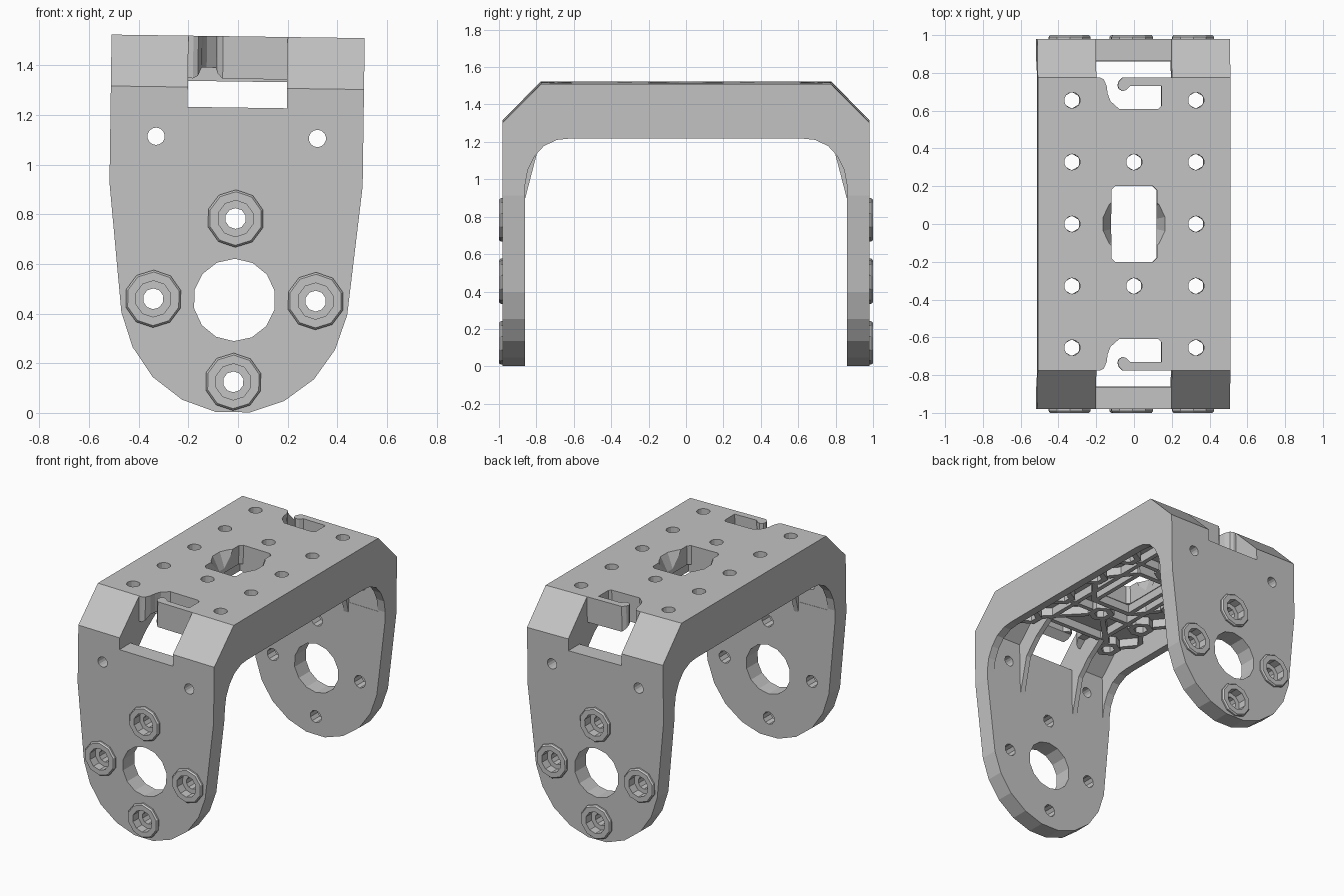
import bpy, bmesh, math
from mathutils import Matrix, Vector

if "Cube" in bpy.data.objects:
    bpy.data.objects.remove(bpy.data.objects["Cube"], do_unlink=True)

grey = bpy.data.materials.new("plain_grey")
grey.use_nodes = True
grey.diffuse_color = (0.55, 0.55, 0.55, 1)
grey.node_tree.nodes["Principled BSDF"].inputs["Base Color"].default_value = grey.diffuse_color
parts = []


def place(axis, a, b, d):
    return {"x": (d, a, b), "y": (a, d, b), "z": (a, b, d)}[axis]


def finish(name, bm):
    bmesh.ops.recalc_face_normals(bm, faces=bm.faces)
    mesh = bpy.data.meshes.new(name)
    bm.to_mesh(mesh)
    bm.free()
    mesh.materials.append(grey)
    obj = bpy.data.objects.new(name, mesh)
    bpy.context.collection.objects.link(obj)
    return obj


def prism(name, pts, axis, lo, hi):
    """Extrude a closed 2D outline along an axis."""
    bm = bmesh.new()
    rings = [[bm.verts.new(place(axis, a, b, d)) for a, b in pts] for d in (lo, hi)]
    bm.faces.new(rings[0])
    bm.faces.new(rings[1])
    n = len(pts)
    for i in range(n):
        j = (i + 1) % n
        bm.faces.new((rings[0][i], rings[0][j], rings[1][j], rings[1][i]))
    return finish(name, bm)


def circle(a, b, r, sides):
    return [(a + r * math.cos(math.tau * (i + 0.5) / sides),
             b + r * math.sin(math.tau * (i + 0.5) / sides)) for i in range(sides)]


def lathe_ring(name, profile, a, b, axis, sides):
    """Revolve a closed (radius, height) profile into a ring."""
    bm = bmesh.new()
    loops = [[bm.verts.new(place(axis, p, q, h)) for p, q in circle(a, b, r, sides)]
             for r, h in profile]
    for k, loop in enumerate(loops):
        nxt = loops[(k + 1) % len(loops)]
        for i in range(sides):
            j = (i + 1) % sides
            bm.faces.new((loop[i], loop[j], nxt[j], nxt[i]))
    return finish(name, bm)


def bar(name, p, q, width, z0, z1, trim_p=0.0, trim_q=0.0):
    """Straight rib between two plan points, shortened at its ends."""
    p, q = Vector(p), Vector(q)
    d = (q - p).normalized()
    side = Vector((-d.y, d.x)) * width / 2
    p, q = p + d * trim_p, q - d * trim_q
    parts.append(prism(name, [p + side, q + side, q - side, p - side], "z", z0, z1))


def boolean(obj, cutter, op="DIFFERENCE"):
    mod = obj.modifiers.new("cut", "BOOLEAN")
    mod.operation, mod.object, mod.solver = op, cutter, "EXACT"
    bpy.context.view_layer.update()
    mesh = bpy.data.meshes.new_from_object(
        obj.evaluated_get(bpy.context.evaluated_depsgraph_get()))
    obj.modifiers.clear()
    obj.data = mesh
    bpy.data.objects.remove(cutter, do_unlink=True)


def mirrored(half):
    return half + [(-a, b) for a, b in reversed(half)]


TOP, PLATE, RIB = 1.517, 1.39, 1.335

# bracket body: bent profile trimmed to the rounded leg outline
side = [(0.98, -0.1), (0.98, 1.31), (0.775, TOP)]
inner = [(-0.62, 1.225), (-0.69, 1.218), (-0.76, 1.185), (-0.81, 1.13),
         (-0.845, 1.06), (-0.86, 0.98), (-0.86, -0.1)]
body = prism("bracket_body", mirrored(side) + inner[::-1]
             + [(-a, b) for a, b in inner], "x", -0.6, 0.6)
leg = [(0.07, 0.003), (0.205, 0.05), (0.325, 0.14), (0.408, 0.26), (0.455, 0.4),
       (0.51, 0.92), (0.51, 1.7)]
boolean(body, prism("outline", mirrored(leg), "y", -1.2, 1.2), "INTERSECT")
parts.append(body)

# hollow underside between the side rims
hollow = mirrored([(0.862, 0.97), (0.862, 1.26), (0.73, PLATE)])
boolean(body, prism("hollow", hollow, "x", -0.455, 0.455))

# corner windows and hooked slots at both ends
slot = [(-0.2, 0.785), (-0.16, 0.765), (-0.145, 0.73), (-0.14, 0.69), (-0.125, 0.65),
        (-0.08, 0.61), (0.13, 0.61), (0.145, 0.625), (0.145, 0.73), (-0.02, 0.73),
        (-0.04, 0.71), (-0.06, 0.703), (-0.08, 0.715), (-0.087, 0.735),
        (-0.08, 0.755), (-0.06, 0.775), (-0.06, 0.8), (-0.2, 0.8)]
for s in (1, -1):
    opening = [(s * 0.775, 1.23), (s * 1.1, 1.23), (s * 1.1, 1.6), (s * 0.775, 1.6)]
    boolean(body, prism("window", opening, "x", -0.2, 0.2))
    boolean(body, prism("slot", [(a, s * b) for a, b in slot], "z", 1.3, 1.6))

# central opening with a shallow round flare
box = mirrored([(0.1, -0.2), (0.12, -0.18), (0.12, 0.18), (0.1, 0.2)])
boolean(body, prism("opening", box, "z", 1.3, 1.6))
bm = bmesh.new()
bmesh.ops.create_cone(bm, cap_ends=True, segments=14, radius1=0.11, radius2=0.17,
                      depth=0.13, matrix=Matrix.Translation((0, 0, TOP - 0.06)))
boolean(body, finish("flare", bm))

# plate holes with six-sided collars beneath
holes = [(s * 0.328, y) for s in (1, -1) for y in (-0.655, -0.328, 0, 0.328, 0.655)]
holes += [(0, 0.328), (0, -0.328)]
for x, y in holes:
    boolean(body, prism("hole", circle(x, y, 0.042, 14), "z", 1.3, 1.6))
    parts.append(lathe_ring("hole_collar", [(0.085, RIB), (0.085, PLATE + 0.01),
                 (0.044, PLATE + 0.01), (0.044, RIB)], x, y, "z", 6))

# leg holes, bearing openings and raised screw seats
seats = [(0, 0.783), (0.327, 0.455), (-0.327, 0.455), (0, 0.125)]
boolean(body, prism("bearing", circle(0, 0.455, 0.166, 14), "y", -1.2, 1.2))
for x in (-0.325, 0.325):
    boolean(body, prism("pin", circle(x, 1.11, 0.035, 14), "y", -1.2, 1.2))
for x, z in seats:
    boolean(body, prism("screw", circle(x, z, 0.042, 10), "y", -1.2, 1.2))
    for s in (1, -1):
        lo, hi = sorted((s * 0.94, s * 1.1))
        boolean(body, prism("recess", circle(x, z, 0.073, 10), "y", lo, hi))
        rim = [(0.116, 0.97), (0.116, 0.99), (0.108, 1.0), (0.073, 1.0), (0.073, 0.97)]
        parts.append(lathe_ring("screw_seat", [(r, s * h) for r, h in rim],
                                x, z, "y", 10))

# gussets beside the corner windows
gusset = [(0.87, 0.9), (0.86, 0.9), (0.795, 1.15), (0.7, 1.25), (0.58, RIB),
          (0.58, 1.4), (0.74, 1.4), (0.87, 1.27)]
for s in (1, -1):
    for x in (0.2, -0.235):
        parts.append(prism("corner_gusset", [(s * a, b) for a, b in gusset],
                           "x", x, x + 0.035))

# rib lattice under the plate
Z = (RIB, PLATE + 0.01)
for s in (1, -1):
    bar("long_rib", (s * 0.218, -0.6), (s * 0.218, 0.6), 0.03, *Z)
    bar("opening_side", (s * 0.14, -0.24), (s * 0.14, 0.24), 0.03, *Z)
    bar("opening_end", (-0.15, s * 0.222), (0.15, s * 0.222), 0.035, *Z)
    bar("slot_rib", (-0.22, s * 0.59), (0.22, s * 0.59), 0.03, *Z)
    for t in (1, -1):
        bar("diagonal_rib", (s * 0.328, t * 0.655), (0, t * 0.328), 0.035, *Z, 0.08, 0.08)
        bar("cross_rib", (s * 0.328, t * 0.328), (0, t * 0.328), 0.03, *Z, 0.08, 0.08)
        bar("diagonal_rib", (s * 0.328, 0), (s * 0.15, t * 0.22), 0.035, *Z, 0.08)
        for y in (0, 0.328):
            mid = (s * 0.465, t * (y + 0.164))
            bar("edge_rib", (s * 0.328, t * y), mid, 0.035, *Z, 0.08)
            bar("edge_rib", (s * 0.328, t * (y + 0.328)), mid, 0.035, *Z, 0.08)

# slight lean of the whole bracket
lean = (Matrix.Translation((-0.01, 0, 0.76)) @ Matrix.Rotation(math.radians(0.8), 4, "Y")
        @ Matrix.Translation((0, 0, -0.76)))
for obj in parts:
    obj.data.transform(lean)
    for face in obj.data.polygons:
        face.use_smooth = False
